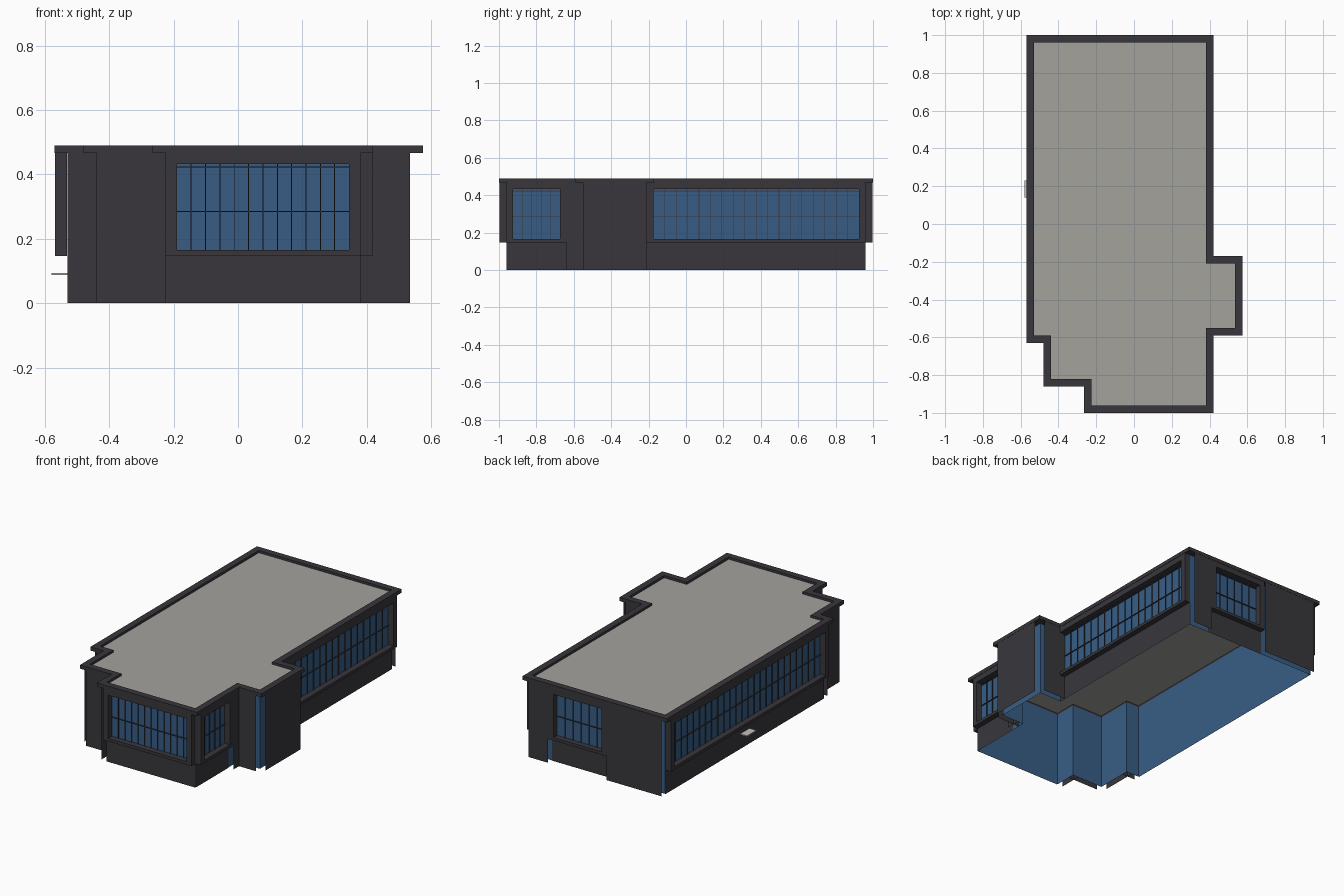
import bpy, bmesh
from mathutils import Vector

if "Cube" in bpy.data.objects:
    bpy.data.objects.remove(bpy.data.objects["Cube"])

OUT = 0.04                       # how far cladding, frames and parapet stand off the glass
SILL, EAVE, TOP = 0.147, 0.467, 0.49


def material(name, rgb):
    m = bpy.data.materials.new(name)
    m.diffuse_color = (*rgb, 1)
    m.use_nodes = True
    m.node_tree.nodes["Principled BSDF"].inputs["Base Color"].default_value = m.diffuse_color
    return m


DARK = material("dark_cladding", (0.040, 0.037, 0.044))
BLUE = material("blue_glass", (0.040, 0.108, 0.235))
GREY = material("roof_grey", (0.37, 0.36, 0.335))
PALE = material("pale_step", (0.55, 0.54, 0.52))

# Building footprint, counter-clockwise from the front left
plan = [Vector(p) for p in [
    (-0.225, -0.96), (0.38, -0.96), (0.38, -0.55), (0.535, -0.55),
    (0.535, -0.21), (0.38, -0.21), (0.38, 0.96), (-0.53, 0.96),
    (-0.53, -0.59), (-0.44, -0.59), (-0.44, -0.82), (-0.225, -0.82)]]
N = len(plan)


def side(i):
    """Start point, direction, outward normal and length of one wall."""
    a, b = plan[i % N], plan[(i + 1) % N]
    d = (b - a).normalized()
    return a, d, Vector((d.y, -d.x)), (b - a).length


def finish(name, bm, mat):
    me = bpy.data.meshes.new(name)
    bm.to_mesh(me)
    bm.free()
    me.materials.append(mat)
    ob = bpy.data.objects.new(name, me)
    bpy.context.collection.objects.link(ob)
    return ob


def point(i, u, w, z):
    a, d, n, _ = side(i)
    p = a + d * u + n * w
    return (p.x, p.y, z)


def panel(bm, i, u0, u1, w, z0, z1):
    """Flat sheet parallel to wall i."""
    bm.faces.new([bm.verts.new(point(i, u, w, z))
                  for u, z in ((u0, z0), (u1, z0), (u1, z1), (u0, z1))])


def block(bm, i, u0, u1, w0, w1, z0, z1):
    """Box on wall i, w measured outwards."""
    lo = [bm.verts.new(point(i, u, w, z0)) for u, w in ((u0, w1), (u1, w1), (u1, w0), (u0, w0))]
    hi = [bm.verts.new(point(i, u, w, z1)) for u, w in ((u0, w1), (u1, w1), (u1, w0), (u0, w0))]
    bm.faces.new(lo[::-1])
    bm.faces.new(hi)
    for k in range(4):
        j = (k + 1) % 4
        bm.faces.new((lo[k], lo[j], hi[j], hi[k]))


# Inner glass skin all round
bm = bmesh.new()
for i in range(N):
    panel(bm, i, 0, side(i)[3], 0, 0, EAVE)
finish("glass_skin", bm, BLUE)

# Roof deck
bm = bmesh.new()
bm.faces.new([bm.verts.new((p.x, p.y, 0.476)) for p in plan])
finish("roof_deck", bm, GREY)

# Parapet ring
bm = bmesh.new()
rings = []
for off, z in ((0, EAVE), (OUT, EAVE), (OUT, TOP), (0, TOP)):
    ring = []
    for i, p in enumerate(plan):
        q = p + (side(i - 1)[2] + side(i)[2]) * off
        ring.append(bm.verts.new((q.x, q.y, z)))
    rings.append(ring)
for r in range(4):
    a, b = rings[r], rings[(r + 1) % 4]
    for i in range(N):
        j = (i + 1) % N
        bm.faces.new((a[i], a[j], b[j], b[i]))
bmesh.ops.recalc_face_normals(bm, faces=bm.faces)
finish("parapet", bm, DARK)

# Full-height cladding sheets: wall index, start, end (None = wall end)
bm = bmesh.new()
for i, u0, u1 in [(1, 0.32, None), (2, 0, None), (3, 0, None), (4, 0, None),
                  (6, 0, 0.135), (6, 0.535, None), (8, 0, None), (9, 0, None),
                  (10, 0, None), (11, 0, None)]:
    panel(bm, i, u0, side(i)[3] if u1 is None else u1, OUT - 0.001, 0, EAVE)
finish("cladding_sheets", bm, DARK)


def window(name, i, u0, u1, bays):
    """Projecting frame with glazing bars and a flush wall below."""
    f = 0.035
    zb, zt = SILL + 0.018, 0.432
    bm = bmesh.new()
    block(bm, i, u0, u1, 0.001, OUT - 0.002, SILL, zb)
    block(bm, i, u0, u1, 0.001, OUT - 0.002, zt, EAVE)
    block(bm, i, u0, u0 + f, 0.001, OUT - 0.002, zb, zt)
    block(bm, i, u1 - f, u1, 0.001, OUT - 0.002, zb, zt)
    finish(name + "_frame", bm, DARK)

    bm = bmesh.new()
    g0, g1 = u0 + f, u1 - f
    for k in range(1, bays):
        u = g0 + (g1 - g0) * k / bays
        block(bm, i, u - 0.0015, u + 0.0015, 0.001, 0.006, zb, zt)
    for z in (0.285, 0.423):
        block(bm, i, g0, g1, 0.001, 0.007, z - 0.002, z + 0.002)
    finish(name + "_bars", bm, DARK)

    bm = bmesh.new()
    panel(bm, i, u0, u1, 0.003, 0, SILL)
    finish(name + "_base_wall", bm, DARK)


window("front_window", 0, 0, 0.605, 12)
window("front_right_window", 1, 0, 0.32, 5)
window("right_window", 5, 0, 1.17, 18)
window("back_window", 6, 0.135, 0.535, 6)
window("left_window", 7, 0, 1.55, 25)

# Small pale shelf on the left wall
bm = bmesh.new()
block(bm, 7, 0.73, 0.82, 0.0, 0.05, 0.087, 0.094)
finish("left_shelf", bm, PALE)
